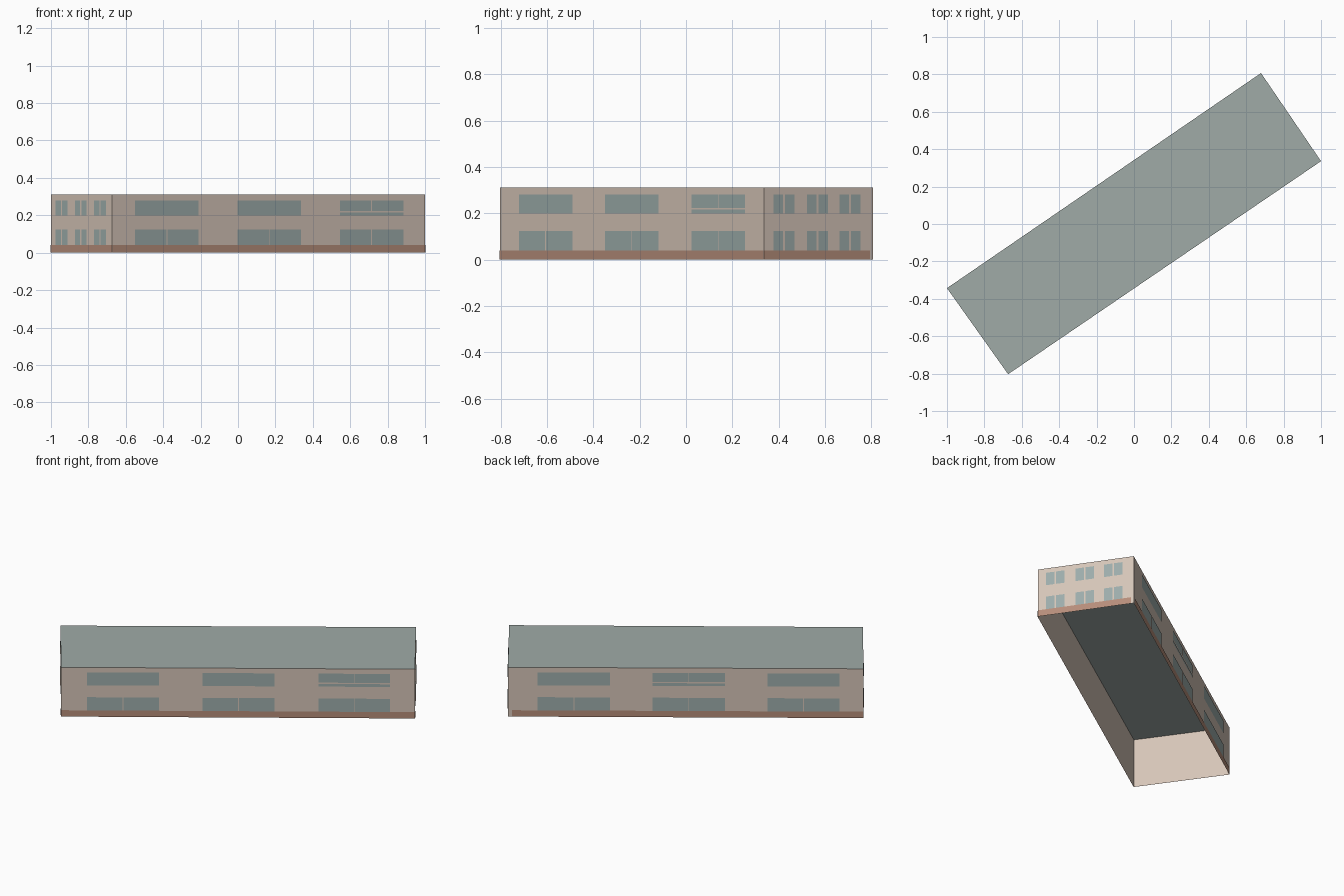
import bpy
import bmesh
from mathutils import Vector

cube = bpy.data.objects.get("Cube")
if cube:
    bpy.data.objects.remove(cube, do_unlink=True)

HEIGHT = 0.31
BAND_TOP = 0.04
GAP = 0.002      # how far the painted plates stand off the wall
BAR = 0.005      # width of the glazing bars


def material(name, rgb):
    m = bpy.data.materials.new(name)
    m.use_nodes = True
    colour = (*rgb, 1)
    m.diffuse_color = colour
    m.node_tree.nodes["Principled BSDF"].inputs["Base Color"].default_value = colour
    return m


WALL = material("beige wall", (0.67, 0.56, 0.48))
ROOF = material("grey green roof", (0.35, 0.41, 0.39))
GLASS = material("blue grey glass", (0.34, 0.42, 0.41))
BRICK = material("brick plinth", (0.47, 0.27, 0.195))


def build(name, faces, mats, rule=None):
    """Make an object from lists of corner points."""
    bm = bmesh.new()
    for pts in faces:
        bm.faces.new([bm.verts.new(p) for p in pts])
    bmesh.ops.remove_doubles(bm, verts=bm.verts, dist=0.0001)
    bm.normal_update()
    if rule:
        for f in bm.faces:
            f.material_index = rule(f)
    me = bpy.data.meshes.new(name)
    bm.to_mesh(me)
    bm.free()
    for m in mats:
        me.materials.append(m)
    ob = bpy.data.objects.new(name, me)
    bpy.context.collection.objects.link(ob)
    return ob


# Plan of the building, anticlockwise from the west corner
plan = [Vector(p) for p in ((-1, -0.343, 0), (-0.673, -0.803, 0),
                            (1, 0.336, 0), (0.679, 0.807, 0))]
up = Vector((0, 0, HEIGHT))

# Open-bottomed shell: four walls and a flat roof
sides = [(plan[i], plan[(i + 1) % 4]) for i in range(4)]
shell = [[a, b, b + up, a + up] for a, b in sides]
shell.append([p + up for p in plan])
build("building_shell", shell, [WALL, ROOF], lambda f: int(f.normal.z > 0.5))


def plate(side, t0, t1, z0, z1):
    """Rectangle just outside a wall; t runs from 0 to 1 along it."""
    a, b = side
    out = (b - a).cross(up).normalized() * GAP
    return [a.lerp(b, t) + out + Vector((0, 0, z))
            for t, z in ((t0, z0), (t1, z0), (t1, z1), (t0, z1))]


def window(side, t0, t1, z0, z1, split):
    """One pane, or two panes with a bar of wall between them."""
    if not split:
        return [plate(side, t0, t1, z0, z1)]
    half = split / (side[1] - side[0]).length / 2
    mid = (t0 + t1) / 2
    return [plate(side, t0, mid - half, z0, z1),
            plate(side, mid + half, t1, z0, z1)]


def dress_wall(name, side, starts, width, band, low_bar, high_bar, transom):
    """Plinth band and two storeys of windows; transom marks a split window."""
    build(name + "_plinth", [plate(side, *band, 0, BAND_TOP)], [BRICK])
    panes = []
    for i, t in enumerate(starts):
        panes += window(side, t, t + width, BAND_TOP, 0.123, low_bar)
        if i == transom:
            panes += window(side, t, t + width, 0.198, 0.215, 0)
            panes += window(side, t, t + width, 0.223, 0.28, BAR)
        else:
            panes += window(side, t, t + width, 0.198, 0.28, high_bar)
    build(name + "_windows", panes, [GLASS])


END_BAR = BAR * 2
dress_wall("left_end", sides[0], (0.08, 0.395, 0.71), 0.195, (0, 1), END_BAR, END_BAR, None)
dress_wall("front", sides[1], (0.073, 0.4, 0.727), 0.203, (0, 1), BAR, 0, 2)
dress_wall("right_end", sides[2], (0.085, 0.394, 0.69), 0.193, (0, 0.97), END_BAR, END_BAR, None)
dress_wall("back", sides[3], (0.084, 0.407, 0.73), 0.203, (0.012, 1), BAR, 0, 1)
